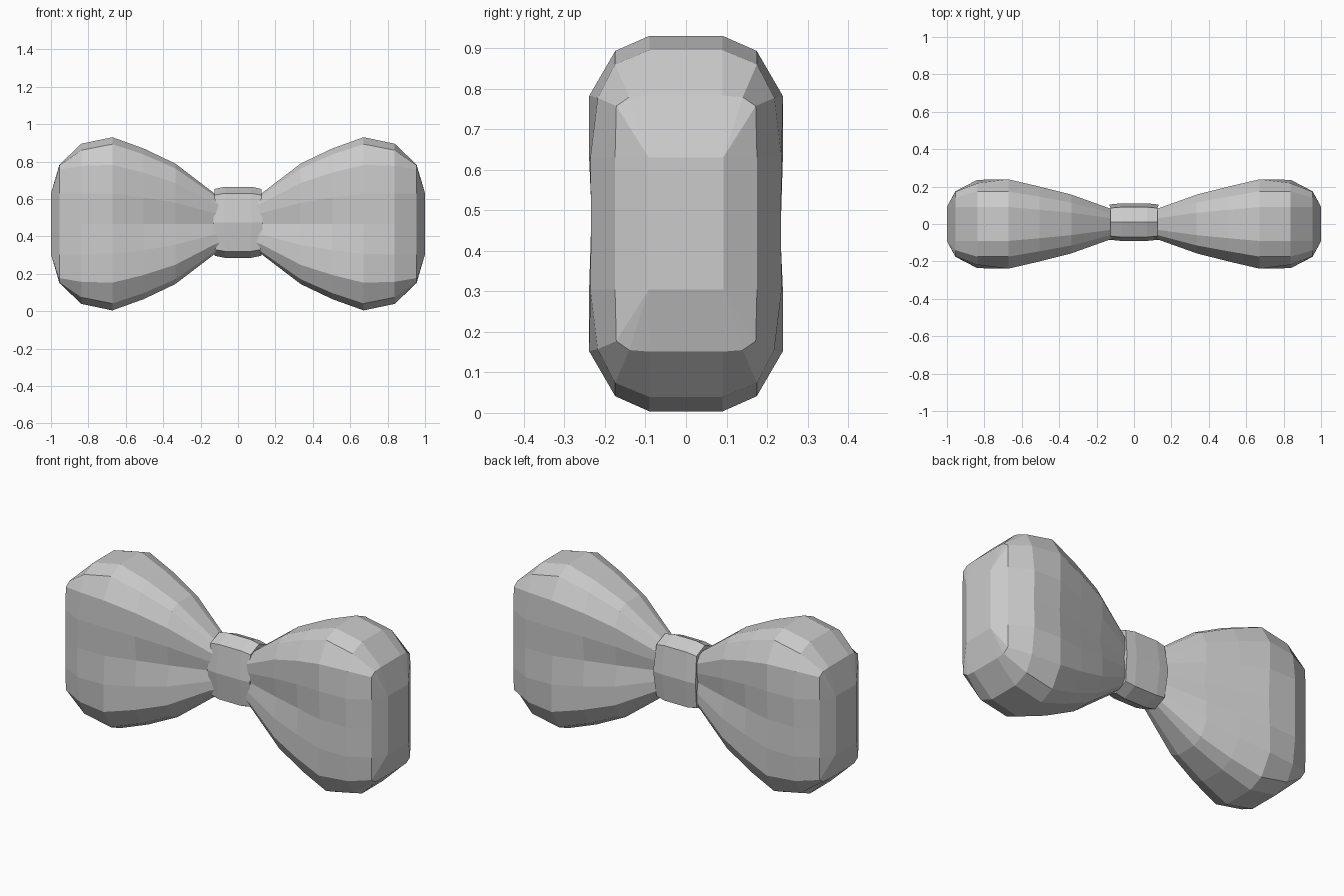
import bpy, bmesh

if "Cube" in bpy.data.objects:
    bpy.data.objects.remove(bpy.data.objects["Cube"])

CZ = 0.467  # height of the bow's centre line

fabric = bpy.data.materials.new("grey fabric")
fabric.diffuse_color = (0.6, 0.6, 0.6, 1)
fabric.use_nodes = True
fabric.node_tree.nodes["Principled BSDF"].inputs["Base Color"].default_value = fabric.diffuse_color


def loft(name, rings):
    """Skin a list of closed rings (same point count) and cap both ends."""
    bm = bmesh.new()
    rows = [[bm.verts.new(p) for p in ring] for ring in rings]
    n = len(rows[0])
    for a, b in zip(rows, rows[1:]):
        for i in range(n):
            j = (i + 1) % n
            bm.faces.new((a[i], a[j], b[j], b[i]))
    bm.faces.new(rows[0])
    bm.faces.new(rows[-1])
    bmesh.ops.remove_doubles(bm, verts=bm.verts, dist=0.0005)
    bmesh.ops.recalc_face_normals(bm, faces=bm.faces)
    me = bpy.data.meshes.new(name)
    bm.to_mesh(me)
    bm.free()
    me.materials.append(fabric)
    ob = bpy.data.objects.new(name, me)
    bpy.context.collection.objects.link(ob)
    return ob


def lobe_ring(x, quad):
    """Mirror a quarter section (top to side, last point on z = 0) into a ring."""
    right = quad + [(y, -z) for y, z in quad[-2::-1]]
    pts = right + [(-y, z) for y, z in reversed(right)]
    return [(x, y, CZ + z) for y, z in pts]


def section(depth, height, pinch):
    """Rounded quarter section with a fold pinched in at mid height."""
    shape = [(0.38, 1), (0.73, 0.92), (1, 0.68), (1, 0.35), (pinch, 0)]
    return [(y * depth, z * height) for y, z in shape]


# Lobes: x, half depth, half height, mid fold
stations = [(0.03, 0.05, 0.12, 0.9), (0.12, 0.08, 0.158, 0.88),
            (0.335, 0.157, 0.322, 0.88), (0.505, 0.2, 0.403, 0.93),
            (0.672, 0.239, 0.463, 0.97)]
quads = [(x, section(d, h, p)) for x, d, h, p in stations]
quads += [
    (0.838, [(0.09, 0.428), (0.175, 0.393), (0.218, 0.31), (0.236, 0.163), (0.234, 0)]),
    (0.955, [(0.09, 0.316), (0.14, 0.312), (0.172, 0.29), (0.175, 0.163), (0.175, 0)]),
    (1.0, [(0.092, 0.163), (0.092, 0.163), (0.092, 0.163), (0.092, 0.163), (0.092, 0)]),
]
for side, name in ((1, "right_lobe"), (-1, "left_lobe")):
    loft(name, [lobe_ring(side * x, q) for x, q in quads])

# Knot: eight-sided band, slightly bulged, wrapped around the middle
band = [(0.0, 0.19), (-0.08, 0.155), (-0.1, 0), (-0.08, -0.155),
        (0.0, -0.19), (0.08, -0.155), (0.1, 0), (0.08, 0.155)]
rings = []
for x, s in ((-0.125, 0.94), (-0.07, 1), (0.07, 1), (0.125, 0.94)):
    rings.append([(x * (1.06 if abs(z) < 0.01 else 1), 0.01 + y * s, CZ + 0.008 + z * s)
                  for y, z in band])
loft("knot", rings)
